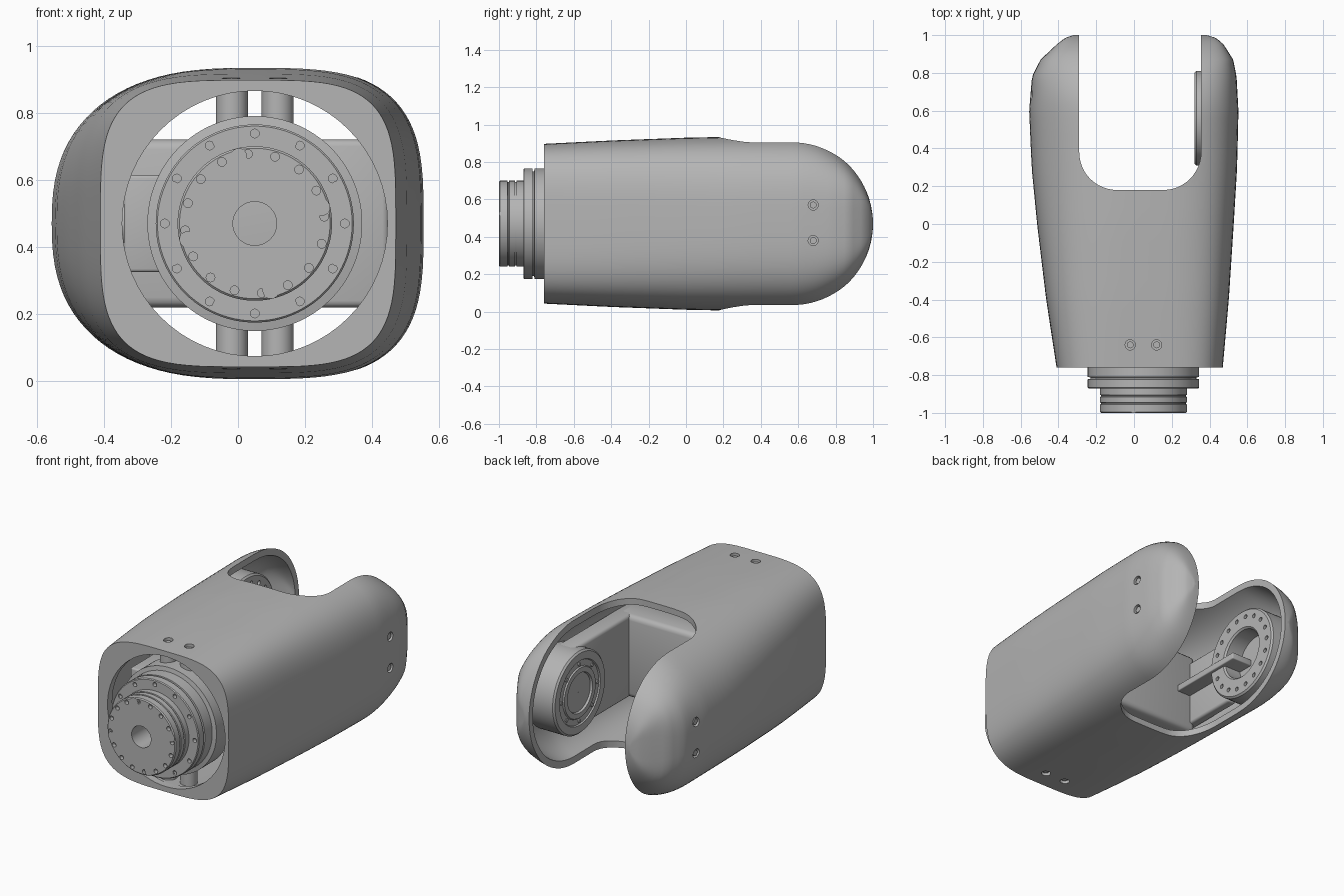
import bpy, bmesh, math
from math import sin, cos, pi, radians
from mathutils import Vector, Matrix

cube = bpy.data.objects.get("Cube")
if cube:
    bpy.data.objects.remove(cube, do_unlink=True)

grey = bpy.data.materials.new("satin grey")
grey.use_nodes = True
grey.diffuse_color = (0.46, 0.46, 0.46, 1)
grey.node_tree.nodes["Principled BSDF"].inputs["Base Color"].default_value = (0.46, 0.46, 0.46, 1)

CX, CZ = 0.05, 0.47      # actuator axis
JY = 0.56                # joint axis along x
TURN = {"x": Matrix.Rotation(pi / 2, 3, "Y"), "y": Matrix.Rotation(-pi / 2, 3, "X"),
        "z": Matrix.Identity(3)}


def make(name, bm):
    bmesh.ops.recalc_face_normals(bm, faces=bm.faces)
    mesh = bpy.data.meshes.new(name)
    bm.to_mesh(mesh)
    bm.free()
    mesh.materials.append(grey)
    ob = bpy.data.objects.new(name, mesh)
    bpy.context.collection.objects.link(ob)
    return ob


def smooth(ob, angle=35):
    bpy.ops.object.select_all(action="DESELECT")
    ob.select_set(True)
    bpy.context.view_layer.objects.active = ob
    bpy.ops.object.shade_smooth_by_angle(angle=radians(angle))


def cut(ob, cutter, operation="DIFFERENCE"):
    mod = ob.modifiers.new("cut", "BOOLEAN")
    mod.operation, mod.solver, mod.object = operation, "EXACT", cutter
    bpy.context.view_layer.objects.active = ob
    bpy.ops.object.modifier_apply(modifier=mod.name)
    bpy.data.objects.remove(cutter, do_unlink=True)


def rods(name, items, axis, segs=20):
    """Separate cylinders (centre, radius, length) in one object."""
    bm = bmesh.new()
    for pos, r, length in items:
        mat = Matrix.Translation(pos) @ TURN[axis].to_4x4()
        bmesh.ops.create_cone(bm, cap_ends=True, segments=segs, radius1=r, radius2=r,
                              depth=length, matrix=mat)
    return make(name, bm)


def lathe(name, profile, origin, axis, segs=72):
    """Revolve a closed (radius, offset) profile about an axis."""
    bm = bmesh.new()
    rings = []
    for i in range(segs):
        a = 2 * pi * i / segs
        rings.append([bm.verts.new(TURN[axis] @ Vector((r * cos(a), r * sin(a), h)) + Vector(origin))
                      for r, h in profile])
    n = len(profile)
    for i in range(segs):
        a, b = rings[i], rings[(i + 1) % segs]
        for j in range(n):
            bm.faces.new((a[j], a[(j + 1) % n], b[(j + 1) % n], b[j]))
    return make(name, bm)


def box(name, lo, hi, bevel=0.0):
    bm = bmesh.new()
    lo, hi = Vector(lo), Vector(hi)
    bmesh.ops.create_cube(bm, size=1, matrix=Matrix.Translation((lo + hi) / 2)
                          @ Matrix.Diagonal((*(hi - lo), 1)))
    if bevel:
        bmesh.ops.bevel(bm, geom=bm.edges[:], offset=bevel, segments=3, profile=0.5, affect="EDGES")
    return make(name, bm)


def circle_points(n, r, y, phase=0.0):
    return [Vector((CX + r * cos(2 * pi * (i + phase) / n), y, CZ + r * sin(2 * pi * (i + phase) / n)))
            for i in range(n)]


def sample(table, y):
    """Blend linearly between the rows of a station table."""
    for a, b in zip(table, table[1:]):
        if y <= b[0]:
            t = max(0, (y - a[0]) / (b[0] - a[0]))
            return [p + (q - p) * t for p, q in zip(a[1:], b[1:])]
    return table[-1][1:]


# Stations along y: left x, right x, half height, corner power left and right
STATIONS = [(-0.76, -0.41, 0.47, 0.427, 3.8, 3.8), (-0.4, -0.465, 0.502, 0.445, 3.3, 3.6),
            (0.0, -0.513, 0.528, 0.46, 2.8, 3.4), (0.3, -0.542, 0.546, 0.466, 2.55, 3.3),
            (0.6, -0.555, 0.553, 0.466, 2.5, 3.3), (0.78, -0.54, 0.543, 0.466, 2.8, 3.5),
            (0.87, -0.495, 0.525, 0.465, 3.4, 4), (0.95, -0.41, 0.475, 0.46, 5, 5),
            (0.985, -0.365, 0.435, 0.455, 7, 7), (1.0, -0.32, 0.385, 0.45, 8, 8)]


def loft(name, start, inset, segs=96):
    bm = bmesh.new()
    radius = 0.44
    ys = [start + (JY - start) * i / 14 for i in range(14)]
    ys += [JY + radius * sin(pi / 2 * i / 20) for i in range(20)] + [JY + radius * 0.9995]
    rings = []
    for y in ys:
        xl, xr, hz, nl, nr = sample(STATIONS, y)
        f = math.sqrt(1 - max(0, (y - JY) / radius) ** 2)
        hz = hz * f * (1 - inset / radius)
        y2 = y if y < JY else JY + (y - JY) * (1 - inset / radius)
        ring = []
        for k in range(segs):
            a = 2 * pi * k / segs
            n = nr if cos(a) > 0 else nl
            half = (xr - 0.04 if cos(a) > 0 else 0.04 - xl) - inset
            ring.append(bm.verts.new((
                0.04 + half * math.copysign(abs(cos(a)) ** (2 / n), cos(a)), y2,
                CZ + hz * math.copysign(abs(sin(a)) ** (2 / n), sin(a)))))
        rings.append(ring)
    for a, b in zip(rings, rings[1:]):
        for k in range(segs):
            bm.faces.new((a[k], a[(k + 1) % segs], b[(k + 1) % segs], b[k]))
    bm.faces.new(rings[0])
    bm.faces.new(rings[-1])
    return make(name, bm)


# Forked outer shell: hollow, round front opening, rounded slot at the back
shell = loft("outer_shell", -0.76, 0)
cut(shell, loft("hollow", -0.715, 0.035))
cut(shell, rods("front_opening", [((CX, -0.75, CZ), 0.395, 0.2)], "y", 64))
bm = bmesh.new()
x0, x1, y0, r = -0.29, 0.355, 0.18, 0.2
outline = [(x1, 1.3), (x0, 1.3)]
for cx, start in ((x0 + r, pi), (x1 - r, 1.5 * pi)):
    outline += [(cx + r * cos(start + pi / 2 * i / 12), y0 + r + r * sin(start + pi / 2 * i / 12))
                for i in range(13)]
face = bm.faces.new([bm.verts.new((x, y, -0.3)) for x, y in outline])
up = bmesh.ops.extrude_face_region(bm, geom=[face])["geom"]
bmesh.ops.translate(bm, vec=(0, 0, 1.6), verts=[v for v in up if isinstance(v, bmesh.types.BMVert)])
cut(shell, make("slot", bm))

# Screw holes with recessed screws in the shell
top_x, side_z = (-0.02, 0.12), (0.38, 0.57)
cut(shell, rods("shell_holes_vertical", [((x, -0.64, CZ), 0.027, 1.2) for x in top_x], "z"))
cut(shell, rods("shell_holes_side", [((0, 0.68, z), 0.027, 1.4) for z in side_z], "x"))
smooth(shell, 30)
smooth(rods("top_screws", [((x, -0.64, CZ + s * 0.405), 0.018, 0.03)
                           for x in top_x for s in (-1, 1)], "z"))
smooth(rods("side_screws", [((x, 0.68, z), 0.018, 0.05)
                            for x in (-0.515, 0.515) for z in side_z], "x"))
smooth(rods("mounting_posts", [((x, -0.64, CZ + s * 0.345), 0.048, 0.13)
                               for x in (-0.018, 0.118) for s in (-1, 1)], "z", 32))

# Front actuator: stepped drum with grooves and a through bore
drum = lathe("front_actuator", [
    (0.065, -1.0), (0.224, -1.0), (0.23, -0.994), (0.23, -0.955), (0.224, -0.953), (0.224, -0.947),
    (0.23, -0.945), (0.23, -0.915), (0.224, -0.913), (0.224, -0.907), (0.23, -0.905), (0.23, -0.87),
    (0.29, -0.87), (0.295, -0.865), (0.295, -0.822), (0.28, -0.82), (0.28, -0.812), (0.295, -0.81),
    (0.295, -0.74), (0.32, -0.735), (0.32, -0.6), (0.3, -0.59), (0.3, -0.15), (0.065, -0.15)],
    (CX, 0, CZ), "y", 96)
holes = [(p, 0.013, 0.05) for p in circle_points(16, 0.208, -1.0, 0.25)]
holes += [(p, 0.013, 0.05) for p in circle_points(12, 0.268, -0.87)]
cut(drum, rods("drum_holes", holes, "y", 16))
smooth(drum)
for ring, n, rad, y, phase in (("flange_screws", 8, 0.268, -0.871, 0.5), ("face_screws", 4, 0.205, -1.0, 0.15)):
    for i, p in enumerate(circle_points(n, rad, y, phase)):
        y_lift = 0.004 if n == 8 else -0.0
        smooth(lathe(f"{ring}_{i + 1}", [(0.008, -0.004 + y_lift), (0.025, -0.004 + y_lift),
                                         (0.025, 0.01), (0.008, 0.01)], p + Vector((0, 0.004, 0)), "y", 20))
# Thin rim around the face
smooth(lathe("face_seam", [(0.172, -1.0), (0.175, -1.0), (0.175, -0.99), (0.172, -0.99)], (CX, 0.0, CZ), "y"))

# Right-hand joint: open ring bearing with bolt circle
ring = lathe("right_joint_ring", [(0.15, 0), (0.15, 0.13), (0.16, 0.14), (0.265, 0.14), (0.275, 0.13),
                                  (0.275, 0)], (-0.47, JY, CZ), "x")
bolts = [((-0.33, JY + 0.225 * cos(2 * pi * i / 18), CZ + 0.225 * sin(2 * pi * i / 18)), 0.013, 0.05)
         for i in range(18)]
cut(ring, rods("ring_holes", bolts, "x", 16))
smooth(ring)
smooth(rods("right_joint_back", [((-0.46, JY, CZ), 0.2, 0.03)], "x", 48))
smooth(box("right_bridge_plate", (-0.45, -0.1, CZ - 0.02), (-0.31, JY - 0.05, CZ + 0.02), 0.006))
smooth(box("right_arm_web", (-0.46, -0.2, CZ - 0.2), (-0.4, JY - 0.2, CZ + 0.2), 0.015))
smooth(box("right_side_block", (-0.34, -0.55, CZ - 0.145), (-0.2, -0.25, CZ + 0.145), 0.01))
smooth(rods("right_side_boss", [((-0.31, -0.4, CZ), 0.07, 0.12)], "x", 32))

# Left-hand joint: closed motor housing with a raised cap ring
smooth(lathe("left_joint_housing", [(0.001, 0.012), (0.115, 0.012), (0.12, 0.0), (0.15, 0.0), (0.155, 0.008),
                                    (0.19, 0.008), (0.195, 0.0), (0.24, 0.0), (0.25, 0.01), (0.25, 0.18),
                                    (0.001, 0.18)], (0.32, JY, CZ), "x"))
smooth(rods("left_cap_screws", [((0.327, JY + 0.172 * cos(pi * i / 4), CZ + 0.172 * sin(pi * i / 4)), 0.011, 0.012)
                                for i in range(8)], "x", 16))
smooth(box("left_arm_web", (0.37, -0.2, CZ - 0.25), (0.48, JY, CZ + 0.25), 0.02))
smooth(box("left_side_block", (0.2, -0.45, CZ - 0.25), (0.45, -0.1, CZ + 0.25), 0.02))

# Rear bulkhead joining both arms
smooth(box("rear_bulkhead", (-0.44, -0.16, CZ - 0.25), (0.46, 0.02, CZ + 0.25), 0.03))
